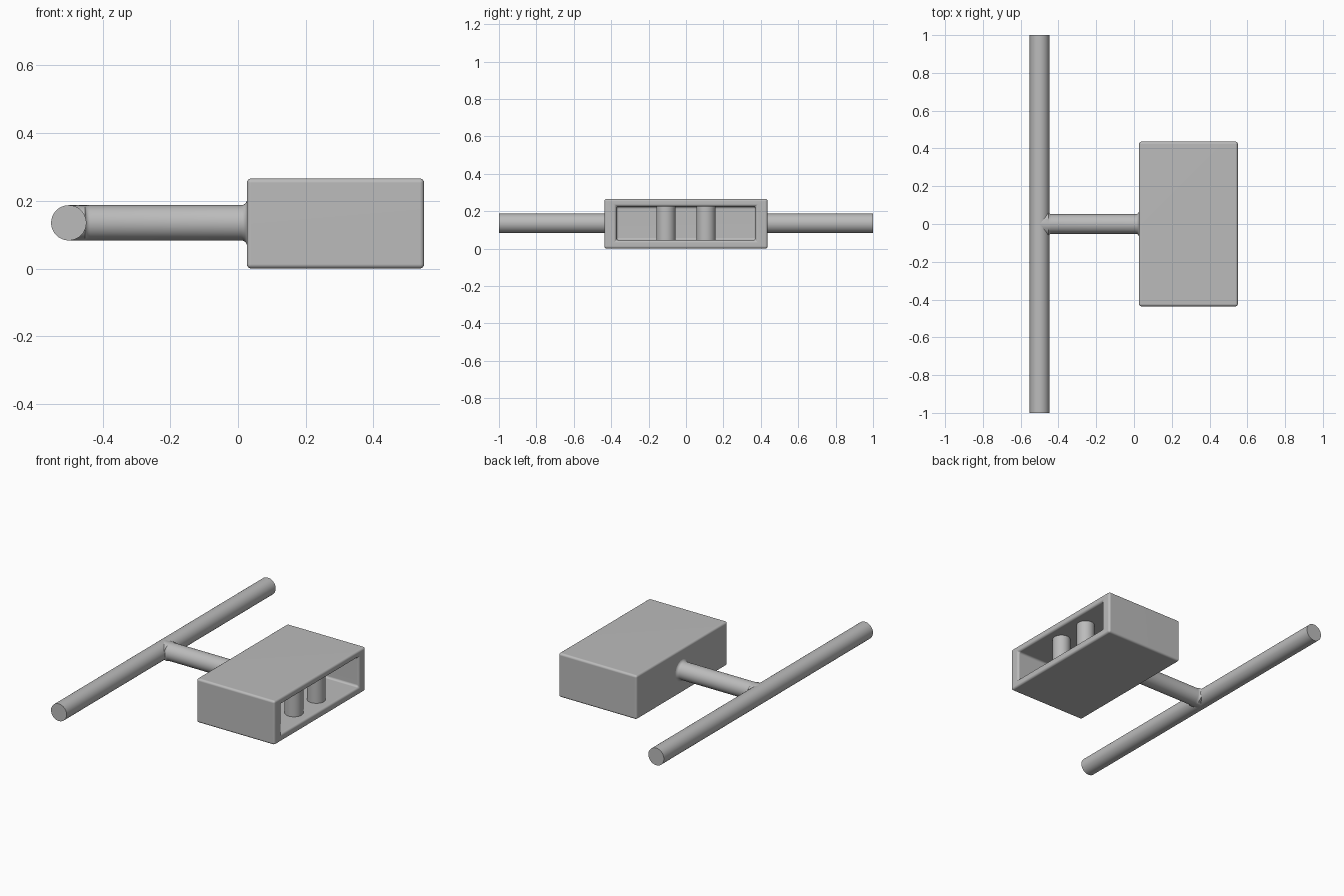
import bpy, bmesh
from math import radians, pi, cos, sin
from mathutils import Matrix

cube = bpy.data.objects.get("Cube")
if cube:
    bpy.data.objects.remove(cube, do_unlink=True)

grey = bpy.data.materials.new("plain_grey")
grey.use_nodes = True
colour = (0.5, 0.5, 0.5, 1)
grey.diffuse_color = colour
grey.node_tree.nodes["Principled BSDF"].inputs["Base Color"].default_value = colour

AXIS_Z = 0.135
RADIUS = 0.052
SIDES = 64


def finish(bm, name):
    """Turn a bmesh into a grey object with smooth shading and sharp edges."""
    bmesh.ops.recalc_face_normals(bm, faces=bm.faces)
    mesh = bpy.data.meshes.new(name)
    bm.to_mesh(mesh)
    bm.free()
    mesh.materials.append(grey)
    obj = bpy.data.objects.new(name, mesh)
    bpy.context.collection.objects.link(obj)
    bpy.ops.object.select_all(action='DESELECT')
    obj.select_set(True)
    bpy.context.view_layer.objects.active = obj
    bpy.ops.object.shade_smooth_by_angle(angle=radians(40))
    return obj


def rod(name, centre, length, radius, turn=Matrix()):
    bm = bmesh.new()
    bmesh.ops.create_cone(bm, cap_ends=True, segments=SIDES, radius1=radius,
                          radius2=radius, depth=length,
                          matrix=Matrix.Translation(centre) @ turn)
    return finish(bm, name)


# Cross bar
rod("cross_bar", (-0.5, 0, AXIS_Z), 2, RADIUS, Matrix.Rotation(pi / 2, 4, 'X'))

# Neck: rings along x, flared sideways at the bar and all round at the box
rings = [(-0.5, RADIUS, RADIUS)]
steps = 5
for i in range(steps + 1):
    a = pi / 2 * i / steps
    rings.append((-0.452 + 0.015 * (1 - cos(a)), RADIUS + 0.015 * (1 - sin(a)), RADIUS))
for i in range(steps + 1):
    a = pi / 2 * i / steps
    r = RADIUS + 0.018 * (1 - cos(a))
    rings.append((0.009 + 0.018 * sin(a), r, r))
bm = bmesh.new()
loops = [[bm.verts.new((x, ry * cos(2 * pi * k / SIDES), AXIS_Z + rz * sin(2 * pi * k / SIDES)))
          for k in range(SIDES)] for x, ry, rz in rings]
for lo, hi in zip(loops, loops[1:]):
    for k in range(SIDES):
        n = (k + 1) % SIDES
        bm.faces.new((lo[k], lo[n], hi[n], hi[k]))
finish(bm, "neck")

# Box with a pocket opening on its outer end
X0, X1, HALF_Y, TOP = 0.026, 0.55, 0.436, 0.266
POCKET_BACK, POCKET_Y, POCKET_LOW, POCKET_HIGH = 0.18, 0.372, 0.045, 0.225
bm = bmesh.new()
bmesh.ops.create_cube(bm, size=1)
for v in bm.verts:
    v.co = (X1 if v.co.x > 0 else X0, HALF_Y if v.co.y > 0 else -HALF_Y,
            TOP if v.co.z > 0 else 0)
bm.normal_update()
mouth = max(bm.faces, key=lambda f: f.normal.x)
for depth_x in (X1, POCKET_BACK):
    bmesh.ops.inset_individual(bm, faces=[mouth], thickness=0.01)
    mid = mouth.calc_center_median().z
    for v in mouth.verts:
        v.co = (depth_x, POCKET_Y if v.co.y > 0 else -POCKET_Y,
                POCKET_HIGH if v.co.z > mid else POCKET_LOW)
bm.normal_update()
corners = [e for e in bm.edges if e.calc_face_angle(0) > 0.5]
bmesh.ops.bevel(bm, geom=corners, offset=0.013, segments=4, profile=0.5, affect='EDGES')
box = finish(bm, "box_head")
weighted = box.modifiers.new("even_normals", 'WEIGHTED_NORMAL')
weighted.keep_sharp = True

# Two upright posts inside the pocket
height = POCKET_HIGH - POCKET_LOW + 0.01
for side, label in ((1, "right_post"), (-1, "left_post")):
    rod(label, (0.45, side * 0.107, (POCKET_HIGH + POCKET_LOW) / 2), height, 0.051)
